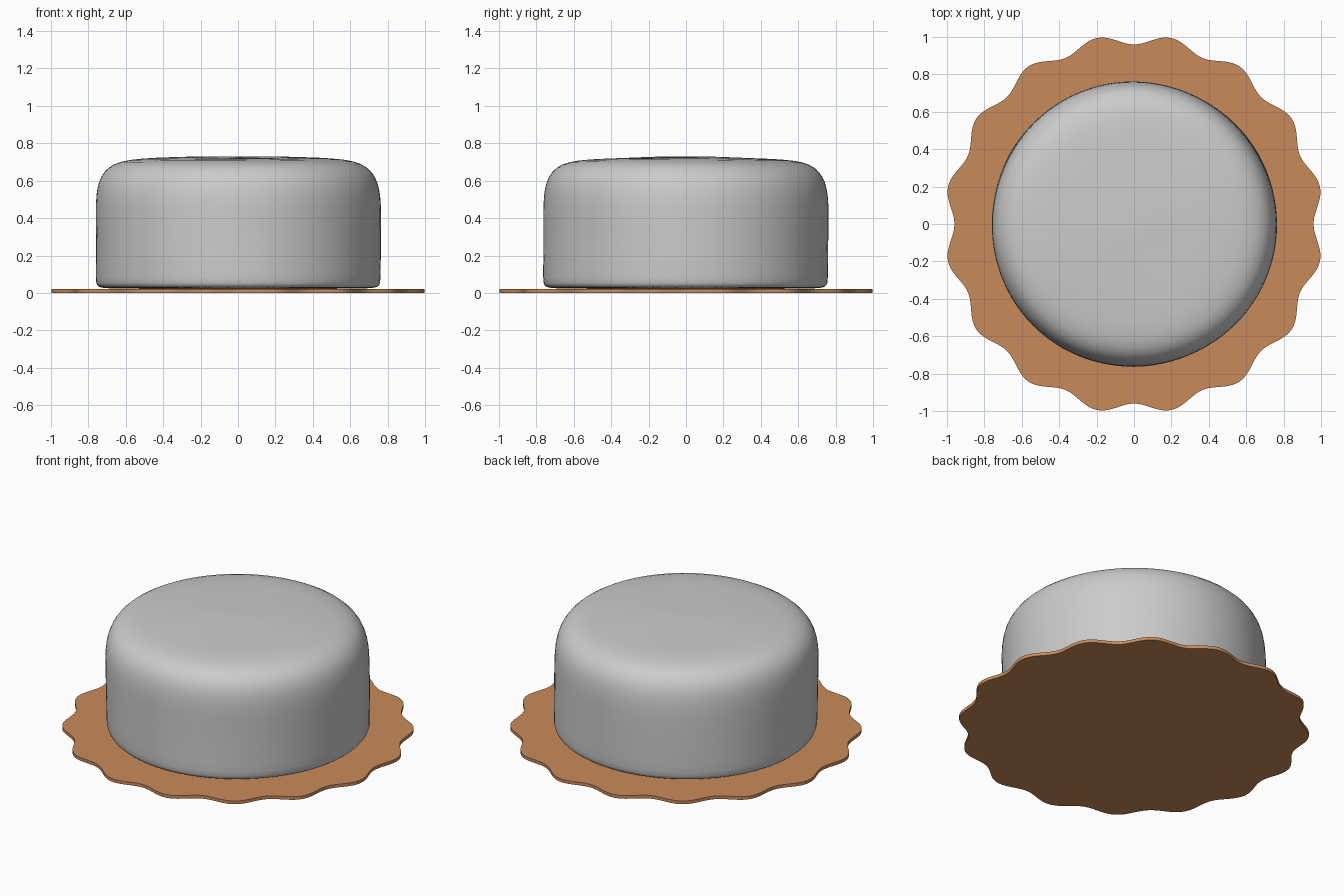
import bpy, bmesh
from math import sin, cos, pi, radians

if "Cube" in bpy.data.objects:
    bpy.data.objects.remove(bpy.data.objects["Cube"])


def make_object(name, bm, angle):
    bmesh.ops.recalc_face_normals(bm, faces=bm.faces)
    mesh = bpy.data.meshes.new(name)
    bm.to_mesh(mesh)
    bm.free()
    ob = bpy.data.objects.new(name, mesh)
    bpy.context.collection.objects.link(ob)
    bpy.ops.object.select_all(action='DESELECT')
    ob.select_set(True)
    bpy.context.view_layer.objects.active = ob
    bpy.ops.object.shade_smooth_by_angle(angle=radians(angle))
    return ob


# Scalloped board: 16 shallow lobes, extruded to a thin slab
bm = bmesh.new()
N, LOBES = 320, 16
ring = []
for i in range(N):
    a = 2 * pi * i / N
    r = 0.987 - 0.027 * cos(LOBES * a)
    ring.append(bm.verts.new((r * cos(a), r * sin(a), 0)))
base = bm.faces.new(ring)
ext = bmesh.ops.extrude_face_region(bm, geom=[base], use_keep_orig=True)
top = [v for v in ext['geom'] if isinstance(v, bmesh.types.BMVert)]
bmesh.ops.translate(bm, verts=top, vec=(0, 0, 0.02))
board = make_object("cake_board", bm, 40)
mat = bpy.data.materials.new("board_tan")
mat.diffuse_color = (0.58, 0.26, 0.10, 1)
mat.use_nodes = True
mat.node_tree.nodes["Principled BSDF"].inputs["Base Color"].default_value = mat.diffuse_color
board.data.materials.append(mat)

# Cake: lathed profile with soft shoulder and slight hand-iced unevenness
profile = [(0.69, 0.022), (0.74, 0.028), (0.758, 0.04), (0.764, 0.065),
           (0.763, 0.2), (0.764, 0.35), (0.765, 0.48), (0.757, 0.56),
           (0.735, 0.625), (0.695, 0.672), (0.63, 0.703), (0.52, 0.717),
           (0.35, 0.724), (0.17, 0.728)]
bm = bmesh.new()
SEG = 48
rings = []
for r, z in profile:
    row = []
    for i in range(SEG):
        a = 2 * pi * i / SEG
        high = max(0, z - 0.3) / 0.43
        rr = r + 0.003 * sin(3 * a + 5 * z) - 0.006 * high * sin(a)
        zz = z + 0.003 * high * sin(2 * a + 4 * r)
        row.append(bm.verts.new((rr * cos(a), rr * sin(a), zz)))
    rings.append(row)
for lo, hi in zip(rings, rings[1:]):
    for i in range(SEG):
        j = (i + 1) % SEG
        bm.faces.new((lo[i], lo[j], hi[j], hi[i]))
for row, z in ((rings[0], 0.021), (rings[-1], 0.73)):
    c = bm.verts.new((0, 0, z))
    for i in range(SEG):
        bm.faces.new((row[i], row[(i + 1) % SEG], c))
cake = make_object("cake", bm, 180)
sub = cake.modifiers.new("smooth", 'SUBSURF')
sub.levels = sub.render_levels = 1
